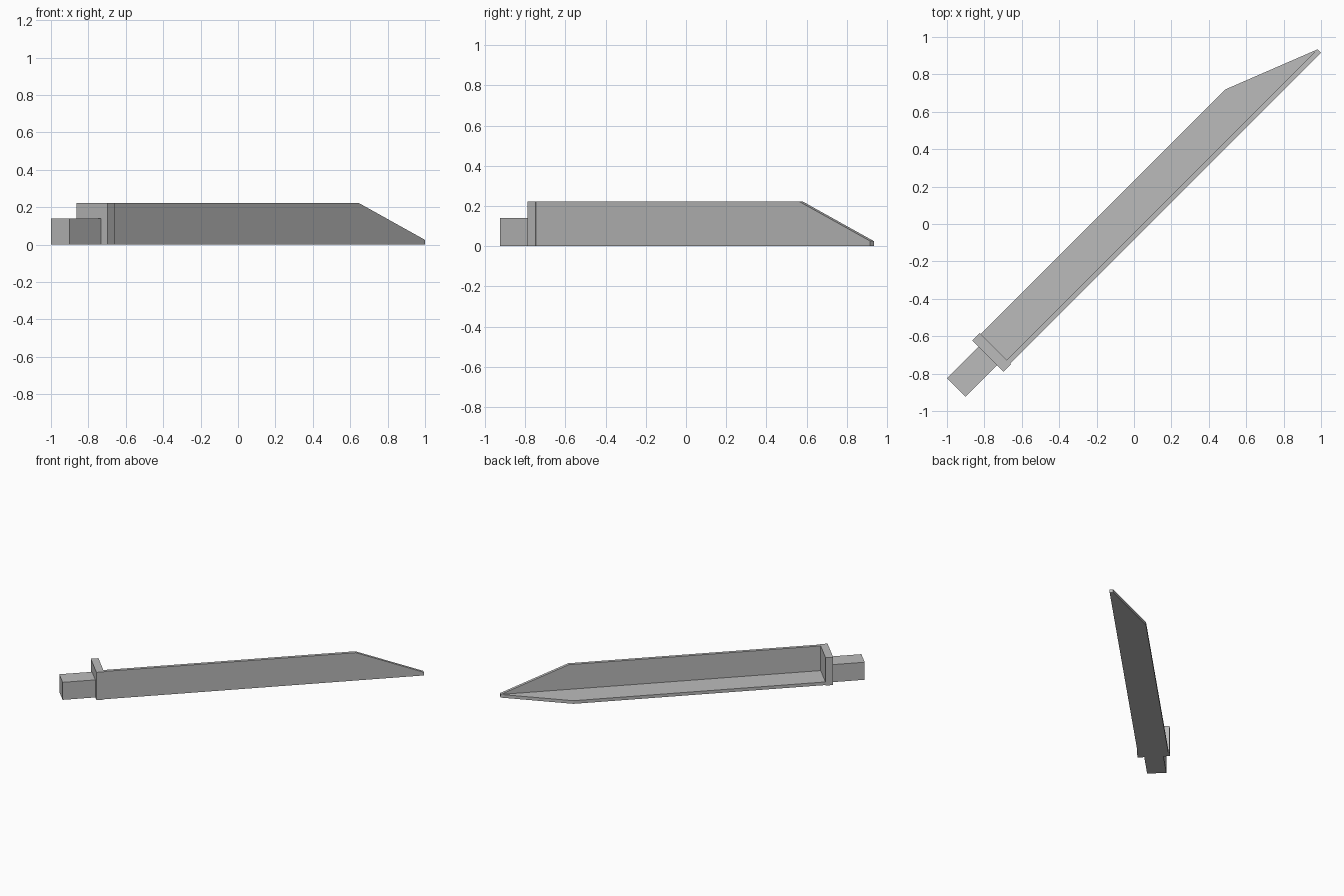
import bpy
import bmesh
from math import radians
from mathutils import Matrix, Vector

cube = bpy.data.objects.get("Cube")
if cube:
    bpy.data.objects.remove(cube, do_unlink=True)

grey = bpy.data.materials.new("plain_grey")
grey.use_nodes = True
colour = (0.5, 0.5, 0.5, 1)
grey.diffuse_color = colour
grey.node_tree.nodes["Principled BSDF"].inputs["Base Color"].default_value = colour

# Everything is laid out along x, then turned onto the diagonal
DIAGONAL = Matrix.Rotation(radians(45), 4, "Z")


def prism(name, outline, sweep):
    """Extrude a flat outline of 3D points along a vector."""
    bm = bmesh.new()
    face = bm.faces.new([bm.verts.new(p) for p in outline])
    new = bmesh.ops.extrude_face_region(bm, geom=[face])["geom"]
    bmesh.ops.translate(bm, vec=Vector(sweep),
                        verts=[v for v in new if isinstance(v, bmesh.types.BMVert)])
    bmesh.ops.recalc_face_normals(bm, faces=bm.faces)
    bm.transform(DIAGONAL)
    mesh = bpy.data.meshes.new(name)
    bm.to_mesh(mesh)
    bm.free()
    mesh.materials.append(grey)
    obj = bpy.data.objects.new(name, mesh)
    bpy.context.collection.objects.link(obj)
    return obj


def block(name, x0, x1, y0, y1, height):
    return prism(name, [(x0, y0, 0), (x1, y0, 0), (x1, y1, 0), (x0, y1, 0)],
                 (0, 0, height))


# Shared dimensions of the angle-section blade
START, SHOULDER, TIP = -0.995, 0.855, 1.355
OUTER, WIDTH, THICK = -0.059, 0.222, 0.025
INNER = OUTER + THICK

# Each flange tapers from full width at the shoulder to its thickness at the tip
flange = [(START, 0), (TIP, 0), (TIP, THICK), (SHOULDER, WIDTH), (START, WIDTH)]
prism("upright_flange", [(u, OUTER, w) for u, w in flange], (0, THICK, 0))

floor = [(START, INNER), (TIP, INNER), (SHOULDER, OUTER + WIDTH), (START, OUTER + WIDTH)]
prism("floor_flange", [(u, v, 0) for u, v in floor], (0, 0, THICK))

# End plate and square handle
block("end_plate", -1.051, START, -0.065, 0.172, WIDTH)
block("handle", -1.291, -1.051, -0.017, 0.123, 0.14)
